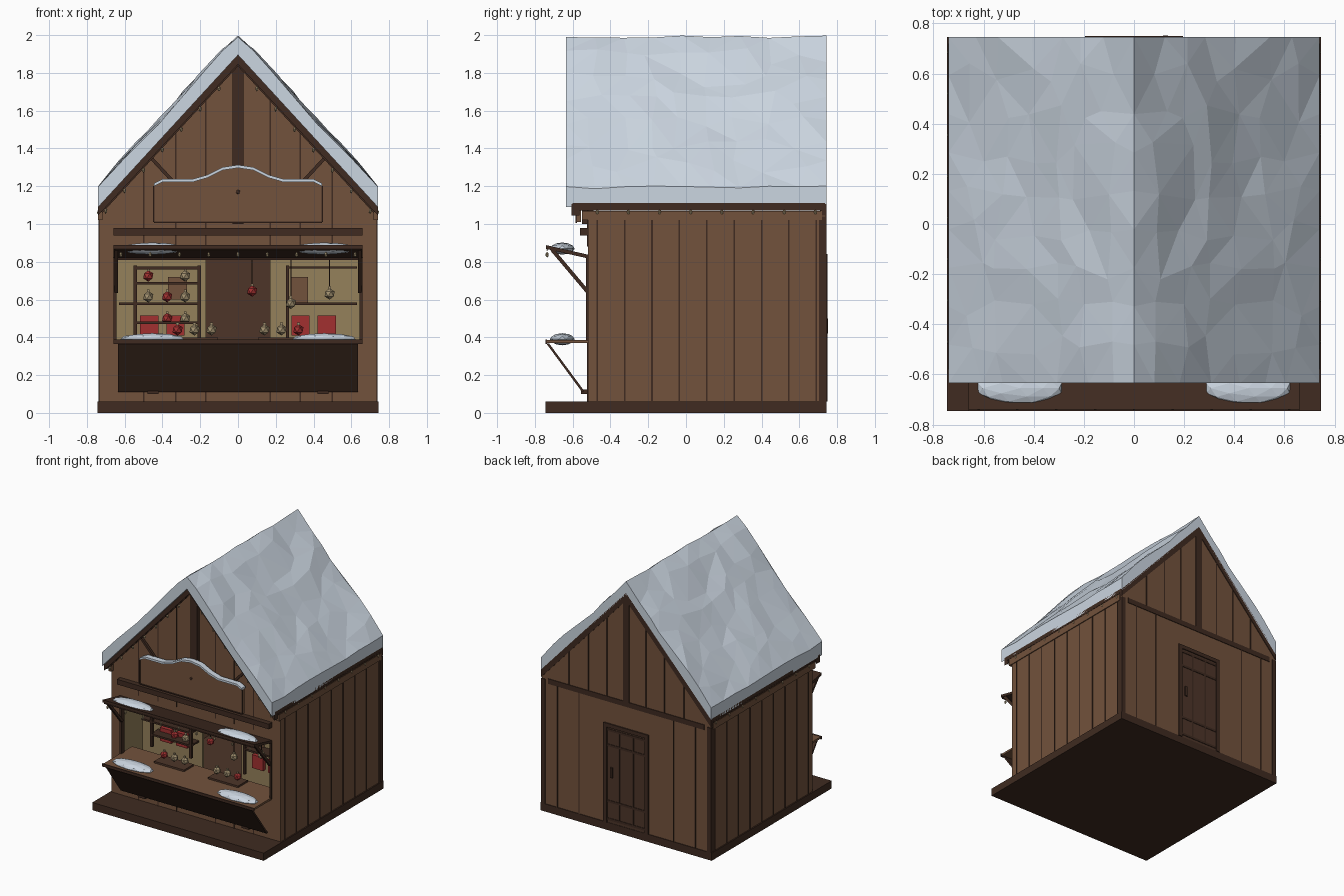
import bpy, bmesh, math, random
from mathutils import Vector, Matrix

random.seed(7)
cube = bpy.data.objects.get("Cube")
if cube:
    bpy.data.objects.remove(cube, do_unlink=True)


def material(name, rgb):
    m = bpy.data.materials.new(name)
    m.use_nodes = True
    m.diffuse_color = (*rgb, 1)
    m.node_tree.nodes["Principled BSDF"].inputs["Base Color"].default_value = (*rgb, 1)
    return m


WOOD = material("brown wood", (0.17, 0.085, 0.045))
DARK = material("dark trim", (0.05, 0.024, 0.015))
DOOR = material("door wood", (0.075, 0.036, 0.022))
CREAM = material("cream panel", (0.30, 0.22, 0.105))
SNOW = material("snow", (0.60, 0.67, 0.75))
RED = material("red paint", (0.36, 0.03, 0.03))
GOLD = material("pale gold", (0.36, 0.28, 0.16))


def finish(name, bm, mat):
    bmesh.ops.recalc_face_normals(bm, faces=bm.faces)
    me = bpy.data.meshes.new(name)
    bm.to_mesh(me)
    bm.free()
    me.materials.append(mat)
    ob = bpy.data.objects.new(name, me)
    bpy.context.collection.objects.link(ob)
    return ob


def add_prism(bm, pts, axis, a, b):
    # extrude a profile, (y, z) along x or (x, z) along y
    def at(p, t):
        return (t, p[0], p[1]) if axis == "x" else (p[0], t, p[1])
    lo = [bm.verts.new(at(p, a)) for p in pts]
    hi = [bm.verts.new(at(p, b)) for p in pts]
    bm.faces.new(lo)
    bm.faces.new(hi[::-1])
    n = len(pts)
    for i in range(n):
        j = (i + 1) % n
        bm.faces.new((lo[i], lo[j], hi[j], hi[i]))


def prism(name, mat, pts, axis, a, b):
    bm = bmesh.new()
    add_prism(bm, pts, axis, a, b)
    return finish(name, bm, mat)


def boxes(name, mat, *specs):
    # each spec is x0, x1, y0, y1, z0, z1
    bm = bmesh.new()
    for x0, x1, y0, y1, z0, z1 in specs:
        add_prism(bm, [(x0, z0), (x1, z0), (x1, z1), (x0, z1)], "y", y0, y1)
    return finish(name, bm, mat)


def bars(name, mat, segments, w):
    bm = bmesh.new()
    for p, q in segments:
        p, q = Vector(p), Vector(q)
        rot = (q - p).to_track_quat("Z", "Y").to_matrix().to_4x4()
        size = Matrix.Diagonal((w, w, (q - p).length, 1))
        bmesh.ops.create_cube(bm, size=1, matrix=Matrix.Translation((p + q) / 2) @ rot @ size)
    return finish(name, bm, mat)


def balls(name, mat, centres, scale, sub=1):
    bm = bmesh.new()
    for c in centres:
        m = Matrix.Translation(c) @ Matrix.Diagonal((*scale, 1))
        bmesh.ops.create_icosphere(bm, subdivisions=sub, radius=1, matrix=m)
    return finish(name, bm, mat)


def roof_z(x, top):
    return top - 1.08 * abs(x)


W, FRONT, BACK = 0.735, -0.52, 0.74
SIDES = (-1, 1)

# platform and walls
boxes("platform", DARK, (-0.745, 0.745, -0.745, 0.745, 0, 0.06))
boxes("side_walls", WOOD, *[(min(s * W, s * 0.7), max(s * W, s * 0.7), FRONT, BACK, 0.06, 1.06) for s in SIDES])


def gable(z):
    return [(-W, z), (W, z), (W, 1.06), (0, 1.87), (-W, 1.06)]


prism("back_wall", WOOD, gable(0.06), "y", 0.71, BACK)
prism("front_gable", WOOD, gable(0.82), "y", FRONT, -0.49)
boxes("front_lower_wall", WOOD, (-W, W, FRONT, -0.49, 0.06, 0.38),
      *[(s * 0.695 - 0.04, s * 0.695 + 0.04, FRONT, -0.49, 0.38, 0.82) for s in SIDES])
boxes("wall_plates", WOOD, *[(s * 0.73 - 0.012, s * 0.73 + 0.012, -0.55, 0.72, 1.02, 1.07) for s in SIDES])

# plank seams
seams = []
for s in SIDES:
    for i in range(9):
        y = -0.47 + i * 0.145
        seams.append((s * W - 0.004, s * W + 0.004, y - 0.004, y + 0.004, 0.06, 1.03))
    for x in (0.17, 0.33, 0.5):
        top = roof_z(x, 1.85)
        seams.append((s * x - 0.004, s * x + 0.004, FRONT - 0.004, FRONT, 0.88, top))
        seams.append((s * x - 0.004, s * x + 0.004, FRONT - 0.004, FRONT, 0.06, 0.38))
        seams.append((s * x - 0.004, s * x + 0.004, BACK, BACK + 0.004, 1.03, top))
    for x in (0.41, 0.6):
        seams.append((s * x - 0.004, s * x + 0.004, BACK, BACK + 0.004, 0.06, 1.03))
boxes("plank_seams", DARK, *seams)

# posts and beams
boxes("corner_posts", DARK, *[(s * 0.722 - 0.017, s * 0.722 + 0.017, 0.705, 0.745, 0.06, 1.04) for s in SIDES])
boxes("gable_posts", DARK, (-0.028, 0.028, -0.55, FRONT, 1.0, 1.86), (-0.028, 0.028, BACK, 0.745, 1.03, 1.86))
boxes("cross_beams", DARK, (-0.66, 0.66, -0.56, FRONT, 0.94, 0.98), (-0.68, 0.68, 0.72, 0.745, 1.01, 1.05))
bars("gable_braces", DARK, [((s * 0.46, -0.54, 1.35), (s * 0.33, -0.54, 1.21)) for s in SIDES], 0.018)

# roof boards under the snow
def chevron(top, bottom, x=0.74):
    return [(0, top), (x, roof_z(x, top)), (x, roof_z(x, bottom)),
            (0, bottom), (-x, roof_z(x, bottom)), (-x, roof_z(x, top))]


prism("roof_boards", DARK, chevron(1.91, 1.87), "y", -0.60, 0.735)
prism("front_bargeboard", DARK, chevron(1.905, 1.845), "y", -0.605, -0.565)
prism("back_bargeboard", DARK, chevron(1.905, 1.845), "y", 0.715, 0.745)

# faceted snow blanket, one slope mirrored
bm = bmesh.new()
ROWS, COLS = 7, 9
columns = []
for j in range(COLS + 1):
    y = -0.635 + 1.38 * j / COLS
    end = j in (0, COLS)
    col = []
    for i in range(ROWS + 1):
        u = i / ROWS
        inner = 0 < i < ROWS
        dx = random.uniform(-0.035, 0.035) if inner else 0
        dy = random.uniform(-0.05, 0.05) if inner and not end else 0
        lift = random.uniform(-0.02, 0.02) if inner else random.uniform(-0.015, 0)
        x = 0.74 * u + dx
        col.append(bm.verts.new((x, y + dy, roof_z(x, 2.0) + lift)))
    col.append(bm.verts.new((0.74, y, 1.09)))
    col.append(bm.verts.new((0, y, 1.895)))
    columns.append(col)
for a, b in zip(columns, columns[1:]):
    for i in range(len(a) - 1):
        bm.faces.new((a[i], a[i + 1], b[i + 1], b[i]))
bm.faces.new(columns[0])
bm.faces.new(columns[-1][::-1])
bmesh.ops.triangulate(bm, faces=bm.faces, quad_method="BEAUTY")
roof = finish("roof_snow", bm, SNOW)
roof.modifiers.new("Mirror", "MIRROR")

# sign board with its snow strip
crest = [(-0.445, 1.2), (-0.4, 1.222), (-0.24, 1.222), (-0.16, 1.245), (-0.08, 1.285), (0, 1.297)]
crest += [(-x, z) for x, z in crest[-2::-1]]
prism("sign_board", WOOD, [(-0.445, 1.01)] + crest + [(0.445, 1.01)], "y", -0.58, -0.555)
bars("sign_frame", DARK, [((x, -0.582, 1.01), (x, -0.582, 1.2)) for x in (-0.445, 0.445)]
     + [((-0.445, -0.582, 1.01), (0.445, -0.582, 1.01))], 0.008)
prism("sign_snow", SNOW, crest + [(x, z + 0.016) for x, z in crest[::-1]], "y", -0.59, -0.545)
balls("sign_stud", DARK, [(0, -0.582, 1.17)], (0.014, 0.006, 0.012))

# serving hatch, counter and awning
boxes("hatch_frame", DARK, (-0.66, 0.66, -0.53, -0.49, 0.81, 0.835),
      *[(s * 0.652 - 0.008, s * 0.652 + 0.008, -0.53, -0.49, 0.38, 0.82) for s in SIDES])
boxes("counter", WOOD, (-0.655, 0.655, -0.735, -0.38, 0.37, 0.386))
boxes("counter_edge", DARK, (-0.66, 0.66, -0.745, -0.735, 0.366, 0.388))
prism("counter_flap", DARK, [(-0.74, 0.368), (-0.725, 0.368), (-0.538, 0.115), (-0.55, 0.11)], "x", -0.635, 0.635)
boxes("flap_feet", DARK, *[(s * 0.45 - 0.03, s * 0.45 + 0.03, -0.555, FRONT, 0.1, 0.125) for s in SIDES])
prism("awning", DARK, [(-0.74, 0.868), (-0.74, 0.888), (-0.52, 0.838), (-0.52, 0.818)], "x", -0.66, 0.66)
bars("awning_struts", DARK, [((s * 0.645, -0.71, 0.865), (s * 0.645, -0.52, 0.64)) for s in SIDES], 0.02)
piles = [(s * 0.455, -0.655, z) for s in SIDES for z in (0.39, 0.87)]
balls("snow_piles", SNOW, piles, (0.175, 0.066, 0.032), 2)

# interior
boxes("shop_panels", CREAM, *[(s * 0.435 - 0.265, s * 0.435 + 0.265, -0.2, -0.18, 0.06, 1.0) for s in SIDES],
      *[(s * 0.695 - 0.006, s * 0.695 + 0.006, -0.49, -0.2, 0.06, 1.0) for s in SIDES])
boxes("inner_lining", DOOR, (-0.7, 0.7, 0.69, 0.71, 0.06, 1.05), (-0.7, 0.7, -0.49, 0.7, 0.06, 0.07))
boxes("red_boxes", RED, *[(s * x - 0.048, s * x + 0.048, -0.23, -0.2, 0.41, 0.515)
                          for s in SIDES for x in (0.33, 0.47)])
boxes("pictures", WOOD, (0.28, 0.37, -0.208, -0.2, 0.57, 0.72), (-0.37, -0.27, -0.208, -0.2, 0.6, 0.72))
shelves = [(-0.55, -0.2, -0.3, -0.2, z, z + 0.014) for z in (0.47, 0.57, 0.68, 0.76)]
shelves += [(x - 0.009, x + 0.009, -0.3, -0.28, 0.38, 0.78) for x in (-0.545, -0.205)]
shelves += [(0.26, 0.63, -0.3, -0.2, 0.57, 0.584), (0.26, 0.63, -0.3, -0.28, 0.765, 0.775),
            (0.255, 0.27, -0.3, -0.28, 0.38, 0.78), (-0.63, -0.55, -0.3, -0.2, 0.57, 0.584)]
boxes("shelves", DARK, *shelves)
boxes("trays", DOOR, *[(s * 0.235 - 0.13, s * 0.235 + 0.13, -0.52, -0.4, 0.386, 0.4) for s in SIDES])

# baubles on shelves, on trays and hanging
R = 0.03
gold = [(-0.475, -0.25, 0.615), (-0.28, -0.25, 0.615), (-0.28, -0.25, 0.725), (-0.28, -0.25, 0.5),
        (-0.23, -0.46, 0.44), (-0.14, -0.46, 0.44), (0.14, -0.46, 0.44), (0.23, -0.46, 0.44)]
red = [(-0.475, -0.25, 0.725), (-0.375, -0.25, 0.615), (-0.375, -0.25, 0.5),
       (-0.32, -0.46, 0.44), (0.32, -0.46, 0.44)]
hang_gold = [(0.28, -0.45, 0.58), (0.485, -0.4, 0.63)]
hang_red = [(0.075, -0.45, 0.645)]
balls("gold_baubles", GOLD, gold + hang_gold, (R, R, R))
balls("red_baubles", RED, red + hang_red, (R, R, R))
boxes("bauble_caps", GOLD, *[(x - 0.007, x + 0.007, y - 0.007, y + 0.007, z + 0.026, z + 0.038)
                             for x, y, z in gold + red + hang_gold + hang_red])
bars("bauble_strings", DARK, [((x, y, z + 0.03), (x, y, 0.82)) for x, y, z in hang_gold + hang_red], 0.005)

# light garlands under awning and eaves
lights = [(-0.62 + i * 0.155, -0.735, 0.838) for i in range(9)]
cords = [((-0.65, -0.735, 0.862), (0.65, -0.735, 0.862))]
for s in SIDES:
    lights += [(s * 0.738, -0.47 + i * 0.165, 1.062) for i in range(8)]
    cords.append(((s * 0.738, -0.58, 1.08), (s * 0.738, 0.72, 1.08)))
    lights += [(s * x / 10, -0.59, roof_z(x / 10, 1.825)) for x in range(1, 8)]
    cords.append(((0, -0.59, 1.84), (s * 0.72, -0.59, roof_z(0.72, 1.84))))
balls("garland_lights", GOLD, lights, (0.009, 0.009, 0.015))
bars("garland_cords", DARK, cords, 0.007)

# back door
boxes("door_leaf", DOOR, (-0.165, 0.165, BACK, 0.742, 0.06, 0.815))
boxes("door_frame", DARK, (-0.195, 0.195, 0.735, 0.75, 0.81, 0.84),
      *[(s * 0.18 - 0.015, s * 0.18 + 0.015, 0.735, 0.75, 0.06, 0.81) for s in SIDES])
boxes("door_rails", DARK, *[(-0.165, 0.165, BACK, 0.746, z, z + 0.018) for z in (0.08, 0.22, 0.66, 0.78)],
      *[(x - 0.006, x + 0.006, BACK, 0.746, 0.08, 0.79) for x in (-0.06, 0.06)])
boxes("door_handle", DARK, (0.115, 0.135, BACK, 0.752, 0.42, 0.5))
